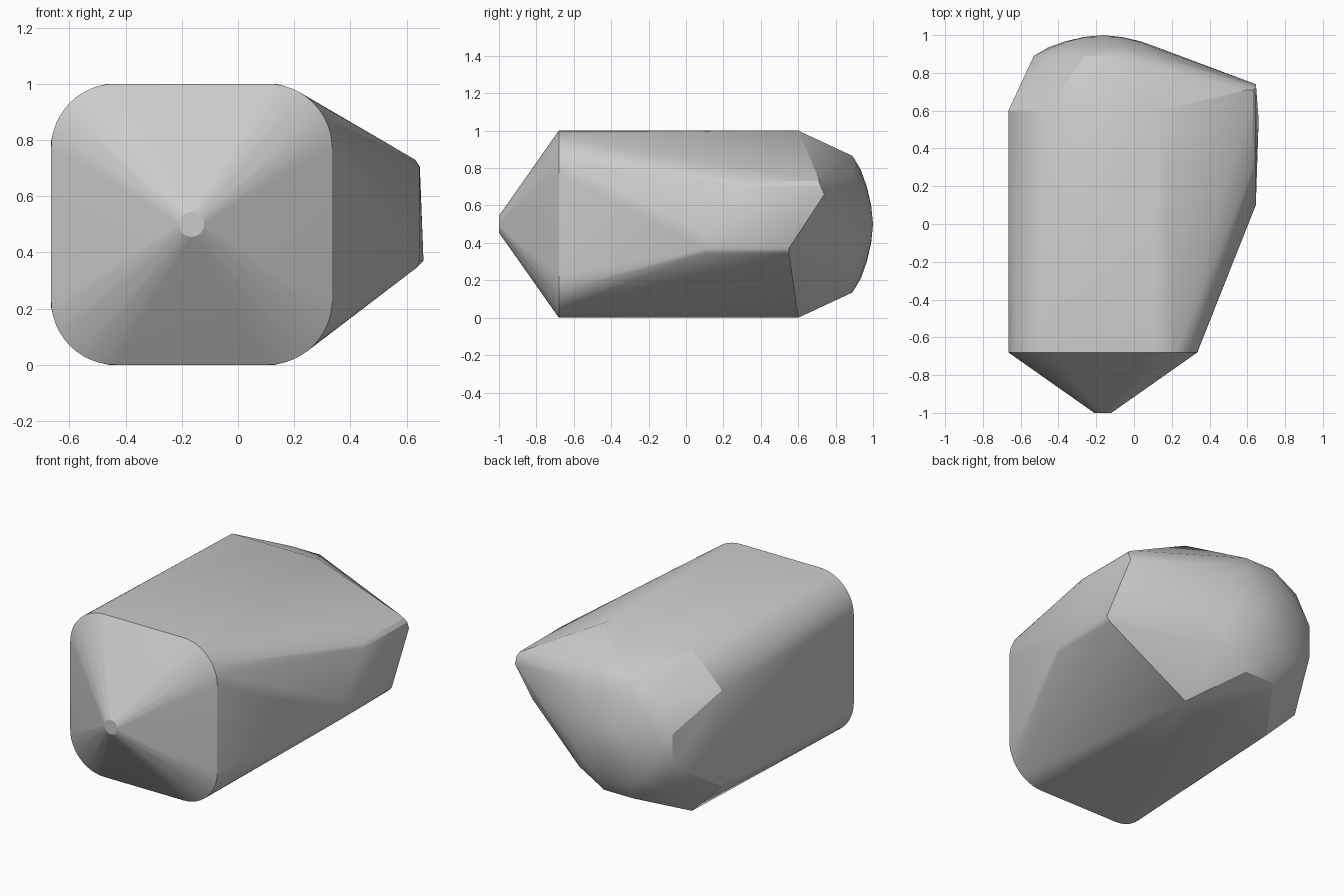
import bpy, bmesh
from math import sin, cos, pi, radians

cube = bpy.data.objects.get("Cube")
if cube:
    bpy.data.objects.remove(cube, do_unlink=True)

CX, CZ = -0.165, 0.5    # long axis of the body


def circle(y, r, n, turn=0.0):
    """Ring of n points around the long axis."""
    return [(CX + r * cos(2 * pi * (i + turn) / n), y,
             CZ + r * sin(2 * pi * (i + turn) / n)) for i in range(n)]


def rounded_square(y, half, r, steps):
    """Square ring with each corner rounded in the given number of steps."""
    pts = []
    for q, (sx, sz) in enumerate([(1, 1), (-1, 1), (-1, -1), (1, -1)]):
        for i in range(steps + 1):
            a = pi / 2 * (q + i / steps)
            pts.append((CX + sx * (half - r) + r * cos(a), y,
                        CZ + sz * (half - r) + r * sin(a)))
    return pts


# Nose tip, front shoulder, chamfered back shoulder
points = circle(-1, 0.045, 16)
points += rounded_square(-0.68, 0.5, 0.23, 12)
points += rounded_square(0.6, 0.5, 0.205, 1)

# Rear dome
points += circle(0.89, 0.378, 12, 0.5)
points += circle(0.935, 0.29, 16)
points += circle(0.967, 0.2, 16)
points += circle(0.99, 0.1, 12)
points.append((CX, 1, CZ))

# Side bulge: outer face, then its softened upper and lower rims
points += [(0.645, 0.1, 0.45), (0.645, 0.1, 0.37), (0.66, 0.55, 0.37),
           (0.645, 0.74, 0.66), (0.647, 0.72, 0.705), (0.645, 0.3, 0.705)]
for y in (0.3, 0.71):
    points += [(0.63, y, 0.73), (0.6, y, 0.745)]
for y in (0.1, 0.55):
    points += [(0.635, y, 0.345), (0.605, y, 0.325)]

# Wrap everything in one convex shell
bm = bmesh.new()
for p in points:
    bm.verts.new(p)
hull = bmesh.ops.convex_hull(bm, input=bm.verts[:])
bmesh.ops.delete(bm, geom=[v for v in bm.verts if not v.link_faces], context='VERTS')
bmesh.ops.dissolve_limit(bm, angle_limit=radians(0.5), verts=bm.verts[:], edges=bm.edges[:])
bmesh.ops.recalc_face_normals(bm, faces=bm.faces[:])
mesh = bpy.data.meshes.new("shell")
bm.to_mesh(mesh)
bm.free()
shell = bpy.data.objects.new("shell", mesh)
bpy.context.collection.objects.link(shell)

# Plain grey
grey = bpy.data.materials.new("light_grey")
grey.use_nodes = True
colour = (0.6, 0.6, 0.6, 1)
grey.diffuse_color = colour
grey.node_tree.nodes["Principled BSDF"].inputs["Base Color"].default_value = colour
mesh.materials.append(grey)

bpy.ops.object.select_all(action='DESELECT')
shell.select_set(True)
bpy.context.view_layer.objects.active = shell
bpy.ops.object.shade_smooth_by_angle(angle=radians(25))
